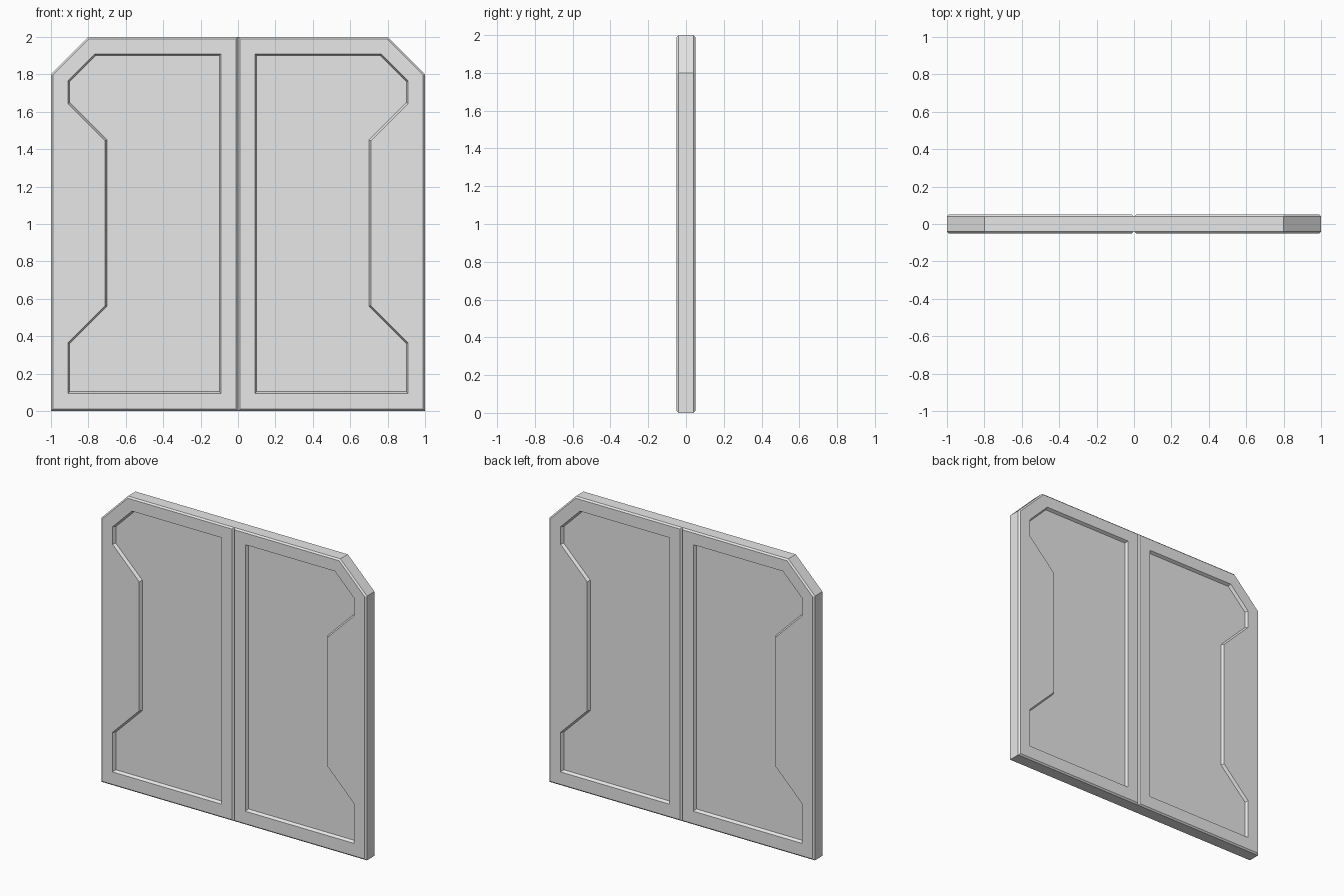
import bpy, bmesh
from mathutils import Vector

cube = bpy.data.objects.get("Cube")
if cube:
    bpy.data.objects.remove(cube, do_unlink=True)

HALF, BEVEL, DEPTH = 0.05, 0.01, 0.02

grey = bpy.data.materials.new("light_grey")
grey.use_nodes = True
grey.diffuse_color = (0.8, 0.8, 0.8, 1)
grey.node_tree.nodes["Principled BSDF"].inputs["Base Color"].default_value = (0.8, 0.8, 0.8, 1)

# Leaf silhouette and recessed panel rim, counter-clockwise in x, z
OUTLINE = [(0, 0), (1, 0), (1, 1.8), (0.8, 2), (0, 2)]
PANEL = [(0.09, 0.095), (0.91, 0.095), (0.91, 0.365), (0.71, 0.565), (0.71, 1.445),
         (0.91, 1.645), (0.91, 1.765), (0.765, 1.91), (0.09, 1.91)]


def inset(points, amount):
    """Shift every side of a counter-clockwise outline inward."""
    pts = [Vector(p) for p in points]
    result = []
    for i, p in enumerate(pts):
        a = (p - pts[i - 1]).normalized()
        b = (pts[(i + 1) % len(pts)] - p).normalized()
        na, nb = Vector((-a.y, a.x)), Vector((-b.y, b.x))
        result.append(p + (na + nb) * amount / (1 + na.dot(nb)))
    return result


def make_leaf(name, side):
    bm = bmesh.new()

    def ring(points, y):
        return [bm.verts.new((side * p[0], y, p[1])) for p in points]

    def bridge(a, b):
        for i in range(len(a)):
            bm.faces.new((a[i - 1], a[i], b[i], b[i - 1]))

    def edges(loop):
        return [bm.edges.get((loop[i - 1], loop[i])) for i in range(len(loop))]

    rims = []
    for d in (-1, 1):
        # Bevelled border, sloped recess wall and flat panel floor
        rim = ring(OUTLINE, d * (HALF - BEVEL))
        border = ring(inset(OUTLINE, BEVEL), d * HALF)
        lip = ring(PANEL, d * HALF)
        floor = ring(inset(PANEL, BEVEL), d * (HALF - DEPTH))
        bridge(rim, border)
        bridge(lip, floor)
        bm.faces.new(floor)
        bmesh.ops.triangle_fill(bm, use_beauty=True, use_dissolve=False,
                                edges=edges(border) + edges(lip))
        rims.append(rim)
    # Edge band around the leaf
    bridge(*rims)
    bmesh.ops.recalc_face_normals(bm, faces=bm.faces)
    mesh = bpy.data.meshes.new(name)
    bm.to_mesh(mesh)
    bm.free()
    mesh.materials.append(grey)
    bpy.context.collection.objects.link(bpy.data.objects.new(name, mesh))


for name, side in (("left_door_leaf", 1), ("right_door_leaf", -1)):
    make_leaf(name, side)
